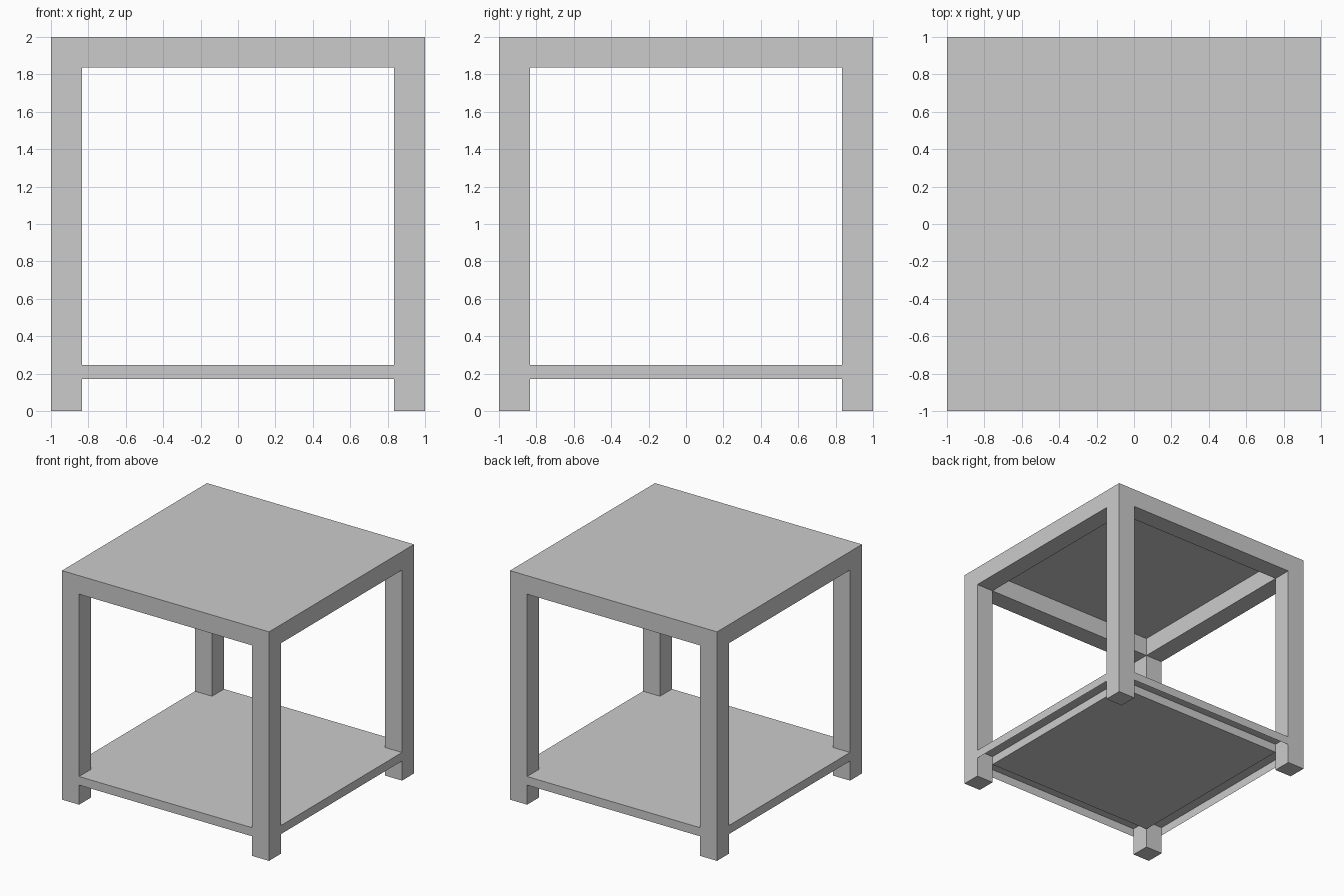
import bpy
import math
from mathutils import Matrix, Vector

if "Cube" in bpy.data.objects:
    bpy.data.objects.remove(bpy.data.objects["Cube"])

HALF, INNER = 1.0, 0.835          # outer half width, inner edge of the legs
TOP, APRON_Z = 2.0, 1.838         # table top, underside of the aprons
SHELF_TOP, SHELF_BOTTOM = 0.246, 0.171

# Corner indices (bits x=1, y=2, z=4), wound so that faces point outward
SIDES = {"left": (0, 4, 6, 2), "right": (1, 3, 7, 5),
         "front": (0, 1, 5, 4), "back": (2, 6, 7, 3),
         "bottom": (0, 2, 3, 1), "top": (4, 5, 7, 6)}


def panel_box(name, lo, hi, sides=tuple(SIDES), quarter_turns=0):
    """Box made only of the named sides, turned about the table's centre."""
    turn = Matrix.Rotation(quarter_turns * math.pi / 2, 4, "Z")
    ends = (lo, hi)
    corners = [turn @ Vector((ends[i & 1][0], ends[i >> 1 & 1][1], ends[i >> 2][2]))
               for i in range(8)]
    faces = [SIDES[s] for s in sides]
    used = sorted({i for f in faces for i in f})
    mesh = bpy.data.meshes.new(name)
    mesh.from_pydata([corners[i] for i in used], [],
                     [[used.index(i) for i in f] for f in faces])
    obj = bpy.data.objects.new(name, mesh)
    bpy.context.collection.objects.link(obj)
    return obj


# Thin table top and solid lower shelf panel
panel_box("table_top", (-HALF, -HALF, APRON_Z), (HALF, HALF, TOP), ["top"])
panel_box("shelf_panel", (-INNER, -INNER, SHELF_BOTTOM), (INNER, INNER, SHELF_TOP))

# Each side repeats a leg, a solid apron and a shelf rim that is hollow below
for i, side in enumerate(("front", "right", "back", "left")):
    panel_box(side + "_leg", (-HALF, -HALF, 0), (-INNER, -INNER, TOP),
              ["left", "right", "front", "back", "bottom"], i)
    panel_box(side + "_apron", (-INNER, -HALF, APRON_Z), (INNER, -INNER, TOP),
              ["front", "back", "bottom"], i)
    panel_box(side + "_shelf_rim", (-INNER, -HALF, SHELF_BOTTOM),
              (INNER, -INNER, SHELF_TOP), ["front", "top"], i)
